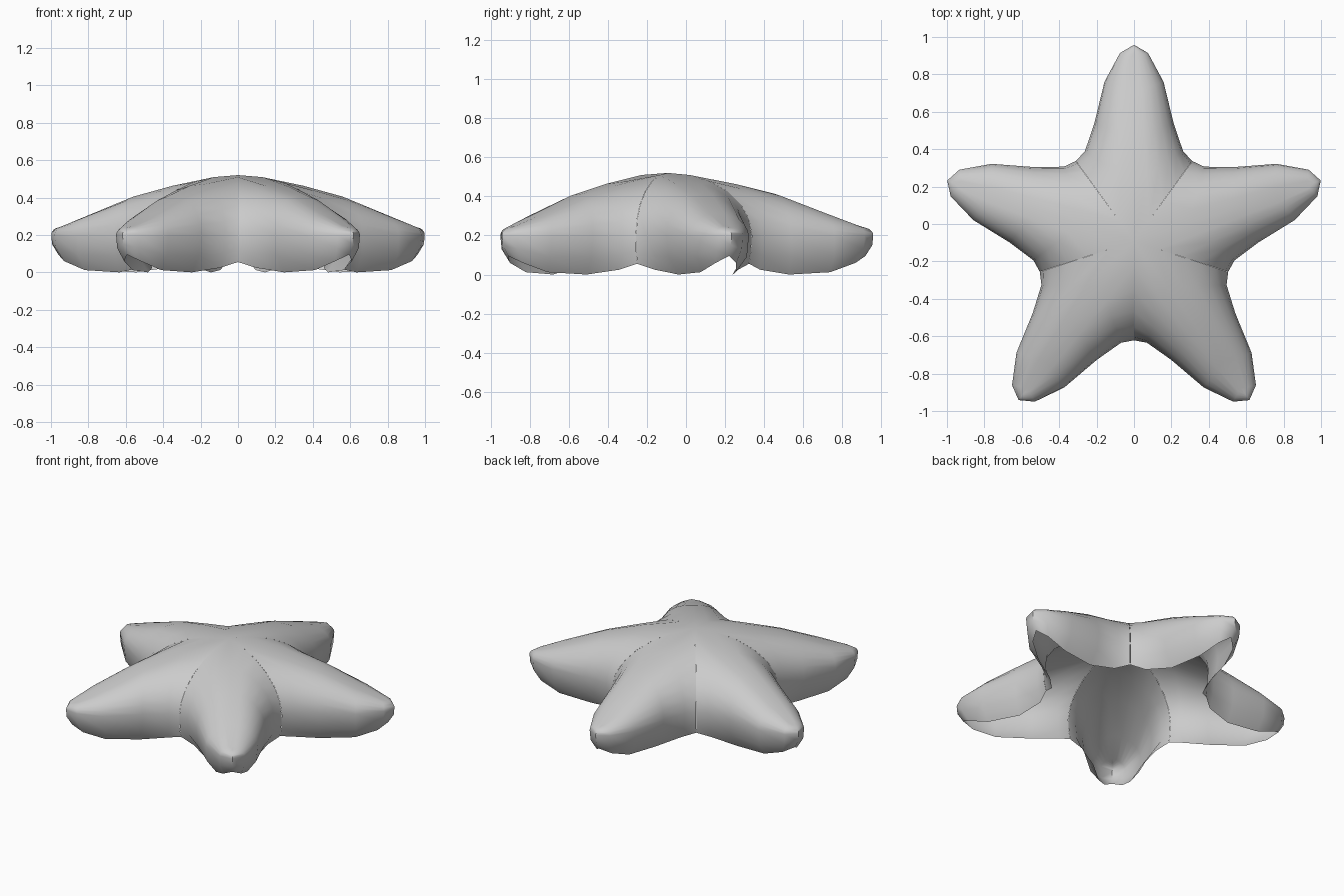
import bpy, bmesh, math
from mathutils import Matrix, Vector

if "Cube" in bpy.data.objects:
    bpy.data.objects.remove(bpy.data.objects["Cube"])

CENTRE_Y = -0.092
STEPS = 6
# One half arm. Each station: spine (d, z), outline (d, w, z), lower wall, open rim
STATIONS = [
    ((0.00, 0.52), (0.429, 0.311, 0.20), (0.425, 0.308, 0.12), (0.415, 0.301, 0.055)),
    ((0.30, 0.472), (0.480, 0.263, 0.20), (0.477, 0.256, 0.10), (0.47, 0.225, 0.025)),
    ((0.55, 0.412), (0.630, 0.212, 0.20), (0.630, 0.200, 0.09), (0.62, 0.145, 0.0)),
    ((0.80, 0.315), (0.852, 0.158, 0.195), (0.850, 0.148, 0.09), (0.83, 0.095, 0.012)),
    ((0.97, 0.250), (1.006, 0.075, 0.20), (1.000, 0.072, 0.13), (0.96, 0.055, 0.06)),
    ((1.00, 0.240), (1.050, 0.000, 0.20), (1.045, 0.000, 0.15), (1.01, 0.000, 0.095)),
]


def section(spine, outline, wall, rim):
    """Rounded section from the spine over the side and down to the rim."""
    pts = []
    for i in range(STEPS + 1):
        a = math.pi / 2 * i / STEPS
        s, c = math.sin(a), math.cos(a)
        pts.append(Vector((outline[1] * s,
                           spine[0] + (outline[0] - spine[0]) * s,
                           outline[2] + (spine[1] - outline[2]) * c)))
    return pts + [Vector((p[1], p[0], p[2])) for p in (wall, rim)]


sections = [section(*s) for s in STATIONS]
bm = bmesh.new()

# Five arms, each from two mirrored halves, open underneath
for arm in range(5):
    turn = Matrix.Rotation(math.radians(72 * arm), 4, 'Z')
    for side in (1, -1):
        place = Matrix.Translation((0, CENTRE_Y, 0)) @ turn @ Matrix.Diagonal((side, 1, 1, 1))
        grid = [[bm.verts.new(place @ p) for p in sec] for sec in sections]
        for a, b in zip(grid, grid[1:]):
            for j in range(len(a) - 1):
                quad = (a[j], a[j + 1], b[j + 1], b[j])
                bm.faces.new(quad if side == 1 else quad[::-1])
        # Close the small gap between the last section and the spine is not needed:
        # the tip section lies on the spine itself

bmesh.ops.remove_doubles(bm, verts=bm.verts, dist=0.0005)
bmesh.ops.recalc_face_normals(bm, faces=bm.faces)
top = max(bm.faces, key=lambda f: f.calc_center_median().z)
if top.normal.z < 0:
    bmesh.ops.reverse_faces(bm, faces=bm.faces)

mesh = bpy.data.meshes.new("starfish_body")
bm.to_mesh(mesh)
bm.free()
body = bpy.data.objects.new("starfish_body", mesh)
bpy.context.collection.objects.link(body)
bpy.context.view_layer.objects.active = body
body.select_set(True)
bpy.ops.object.shade_smooth_by_angle(angle=math.radians(50))
